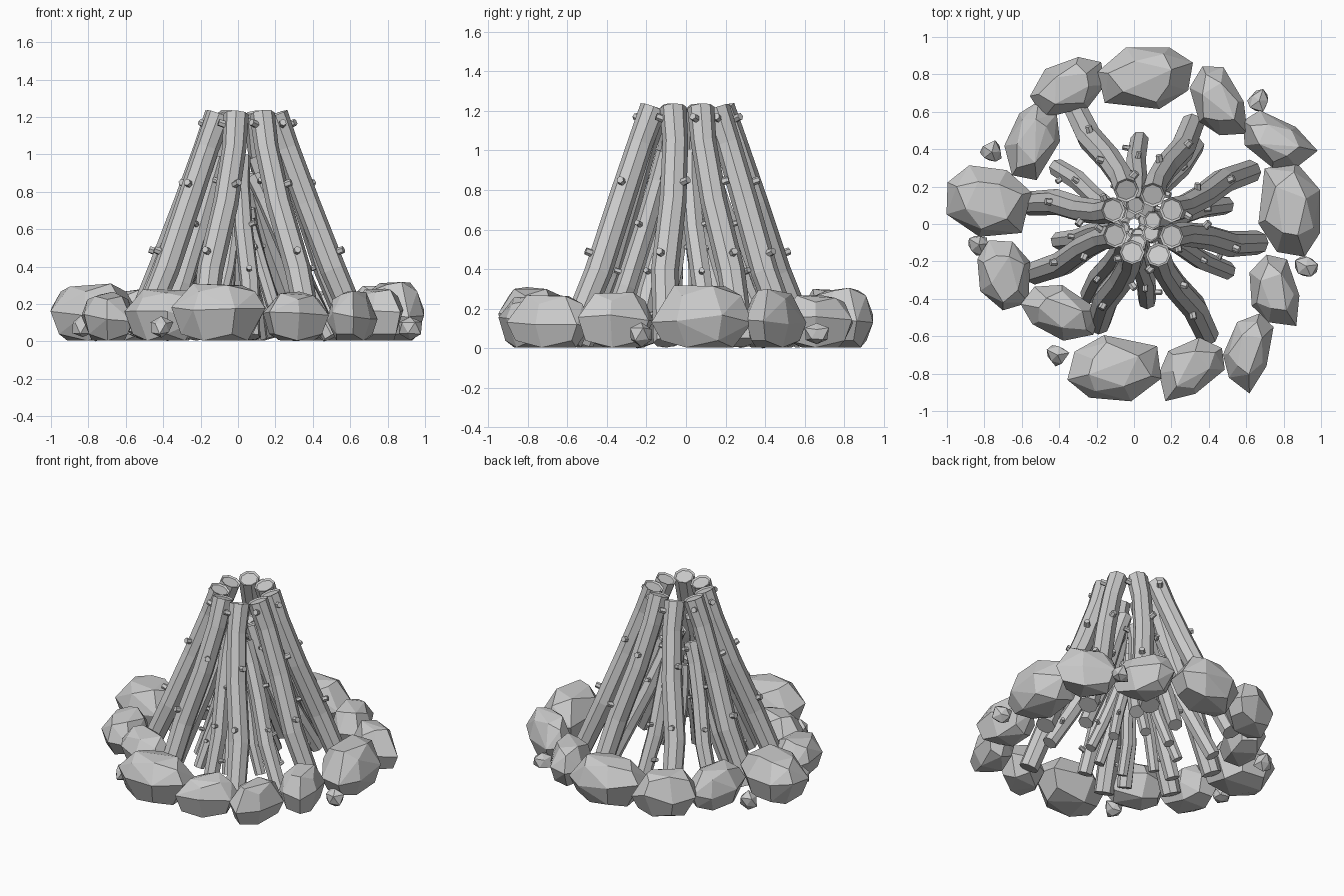
import bpy, bmesh, math, random
from mathutils import Vector, Matrix

if "Cube" in bpy.data.objects:
    bpy.data.objects.remove(bpy.data.objects["Cube"])

random.seed(4)


def finish(bm, name):
    bmesh.ops.recalc_face_normals(bm, faces=bm.faces[:])
    me = bpy.data.meshes.new(name)
    bm.to_mesh(me)
    bm.free()
    ob = bpy.data.objects.new(name, me)
    bpy.context.collection.objects.link(ob)
    return ob


def tube(bm, pts, radii, sides, rim=0.0):
    # sweep a polygon along a path; an optional rim recesses the first end
    rings = []
    for i, p in enumerate(pts):
        d = (pts[min(i + 1, len(pts) - 1)] - pts[max(i - 1, 0)]).normalized()
        a = d.cross(Vector((0.31, 0.2, 0.93)) if abs(d.z) < 0.8 else Vector((1, 0, 0))).normalized()
        b = d.cross(a)
        rings.append([bm.verts.new(p + (a * math.cos(t) + b * math.sin(t)) * radii[i])
                      for t in (2 * math.pi * k / sides for k in range(sides))])
    for r, s in zip(rings, rings[1:]):
        for k in range(sides):
            n = (k + 1) % sides
            bm.faces.new((r[k], r[n], s[n], s[k]))
    top = bm.faces.new(rings[0])
    bm.faces.new(rings[-1])
    if rim:
        bmesh.ops.recalc_face_normals(bm, faces=bm.faces[:])
        bmesh.ops.inset_individual(bm, faces=[top], thickness=rim, depth=-0.008)


def log(name, top, bottom, radius, wiggle, nub_heights, nub_r, sides):
    top, bottom = Vector(top), Vector(bottom)
    out = Vector((bottom.x - top.x, bottom.y - top.y, 0)).normalized()
    side = Vector((-out.y, out.x, 0))

    # slightly crooked path: sideways wave plus a small inward bow
    def at(f):
        return (top.lerp(bottom, f) + side * wiggle * math.sin(2 * math.pi * f)
                - out * 0.015 * math.sin(math.pi * f))
    fs = (0, 0.15, 0.4, 0.7, 1)
    bm = bmesh.new()
    tube(bm, [at(f) for f in fs], [radius * k for k in (1, 0.95, 1.0, 1.03, 0.95)], sides, radius * 0.18)
    # cut twig stubs
    for i, h in enumerate(nub_heights):
        f = (top.z - h) / (top.z - bottom.z)
        if f < 0.03:
            continue
        a = (-1.2, 0.9, -0.2, 1.4)[i % 4] + random.uniform(-0.25, 0.25)
        d = (out * math.cos(a) + side * math.sin(a) + Vector((0, 0, 0.35))).normalized()
        c = at(f)
        tube(bm, [c, c + d * (radius + 0.03)], [nub_r, nub_r * 0.85], 6)
    finish(bm, name)


# large outer logs: top x, y and bottom x, y
outer = [(-.04, .18, -.31, .61), (.10, .155, .31, .53), (.20, .075, .62, .28), (.20, -.065, .66, -.10),
         (.13, -.165, .39, -.59), (-.01, -.15, -.19, -.53), (-.10, -.06, -.53, -.26), (-.11, .075, -.56, .11)]
for i, (a, b, c, d) in enumerate(outer):
    log(f"outer_log_{i + 1}", (a, b, 1.225), (c, d, 0.04), 0.068,
        0.02 if i % 2 else -0.018, (1.15, 0.83, 0.47), 0.022, 8)

# thinner inner sticks: bottom x, y and top height
inner = [(.03, .45, .98), (.33, .42, .90), (.49, .10, 1.0), (.50, -.25, .9),
         (.07, -.41, 1.0), (-.24, -.38, .9), (-.40, -.09, 1.0), (-.41, .30, .9)]
for i, (x, y, h) in enumerate(inner):
    k = 0.10 / math.hypot(x, y)
    log(f"inner_stick_{i + 1}", (x * k, y * k, h), (x, y, 0.035), 0.052,
        0.012 if i % 2 else -0.012, (0.85, 0.62, 0.38, 0.16), 0.017, 7)

# shortest kindling in the middle
for i in range(8):
    a = math.radians(20 + 45 * i)
    c, s = math.cos(a), math.sin(a)
    r = 0.29 if i % 2 else 0.26
    log(f"kindling_{i + 1}", (0.06 * c, 0.06 * s, 0.72 - 0.06 * (i % 2)), (r * c, r * s, 0.03),
        0.038, 0.01, (0.5, 0.2), 0.014, 7)

# stone ring: blunt and pointed outlines (along the ring, outward)
BLUNT = [(-1, .5), (-.5, 1), (.4, 1), (1, .2), (.85, -.8), (-.3, -1), (-.9, -.4)]
POINTED = [(-1, .7), (-.2, 1), (.8, .7), (1, -.1), (.6, -.9), (-.3, -1), (-.8, -.4)]
# x, y, length, width, turn, height, outline
stones = [(.06, .78, .51, .33, 180, .33, BLUNT), (.45, .65, .42, .26, 110, .29, POINTED),
          (.76, .44, .42, .25, 145, .31, POINTED), (.83, .08, .51, .33, 90, .33, BLUNT),
          (.75, -.36, .40, .26, 98, .30, POINTED), (.61, -.68, .42, .24, 70, .28, POINTED),
          (.30, -.77, .40, .27, 28, .28, POINTED), (-.10, -.77, .50, .34, -5, .33, BLUNT),
          (-.39, -.47, .42, .26, -28, .29, BLUNT), (-.69, -.27, .38, .28, -85, .28, BLUNT),
          (-.775, .12, .38, .45, -92, .33, BLUNT), (-.54, .44, .42, .26, -115, .29, BLUNT),
          (-.35, .73, .42, .27, 200, .32, BLUNT)]
for i, (x, y, l, w, rot, h, outline) in enumerate(stones):
    r = math.radians(rot)
    bm = bmesh.new()
    for j, (u, v) in enumerate(outline):
        u, v = u * l / 2, v * w / 2
        ox, oy = u * math.cos(r) + v * math.sin(r), u * math.sin(r) - v * math.cos(r)
        # widest ring, underside, crown
        layers = [(1, h * random.uniform(0.42, 0.6))]
        layers.append((0.62, 0.015) if j % 2 else (0.8, 0.05))
        layers.append((0.78, h * 0.84) if j % 2 else (0.55, h - random.uniform(0, 0.03)))
        for s, z in layers:
            bm.verts.new((x + ox * s, y + oy * s, z))
    bmesh.ops.convex_hull(bm, input=bm.verts[:])
    bmesh.ops.delete(bm, geom=[v for v in bm.verts if not v.link_faces], context='VERTS')
    # merge near-flat triangles into larger facets
    bmesh.ops.dissolve_limit(bm, angle_limit=math.radians(12), verts=bm.verts[:], edges=bm.edges[:])
    finish(bm, f"ring_stone_{i + 1}")

# small knobbly pebbles outside the ring
for i, (x, y) in enumerate([(.67, .66), (-.76, .385), (-.83, -.11), (.92, -.225), (-.41, -.70)]):
    bm = bmesh.new()
    bmesh.ops.create_icosphere(bm, subdivisions=1, radius=0.068)
    for v in bm.verts:
        v.co *= random.uniform(0.7, 1.12)
    bmesh.ops.transform(bm, verts=bm.verts[:],
                        matrix=Matrix.Translation((x, y, 0.082)) @ Matrix.Rotation(i * 1.3, 4, 'Z'))
    finish(bm, f"pebble_{i + 1}")

# rest everything on the ground
low = min(v.co.z for o in bpy.data.objects for v in o.data.vertices)
for o in bpy.data.objects:
    o.data.transform(Matrix.Translation((0, 0, -low)))
